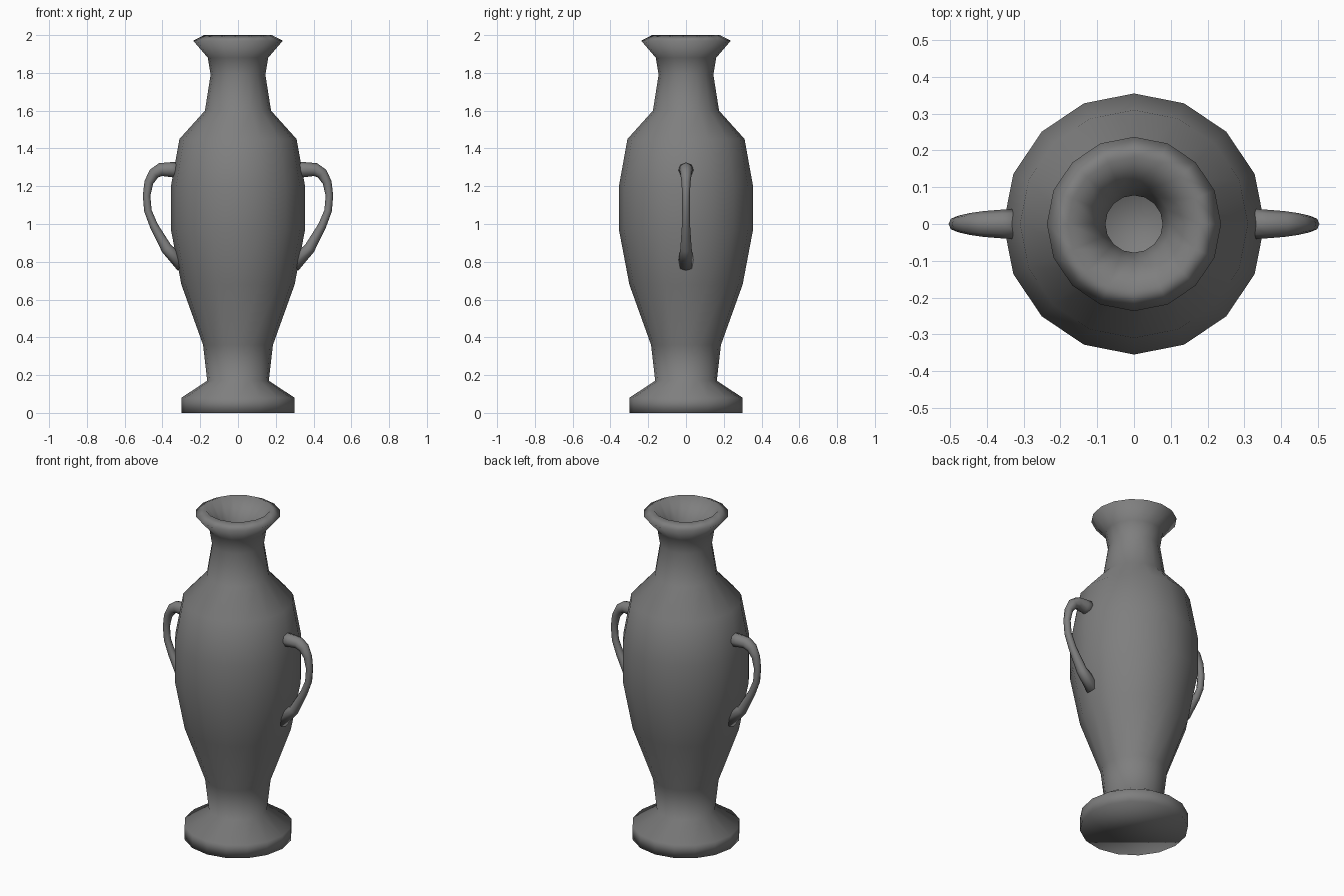
import bpy
import bmesh
from math import tau
from mathutils import Matrix, Vector

if "Cube" in bpy.data.objects:
    bpy.data.objects.remove(bpy.data.objects["Cube"], do_unlink=True)

stone = bpy.data.materials.new("grey stone")
stone.use_nodes = True
stone.diffuse_color = (0.21, 0.21, 0.21, 1)
stone.node_tree.nodes["Principled BSDF"].inputs["Base Color"].default_value = stone.diffuse_color


def finish(bm, name):
    """Turn a bmesh into a smooth object."""
    bmesh.ops.recalc_face_normals(bm, faces=bm.faces)
    for face in bm.faces:
        face.smooth = True
    mesh = bpy.data.meshes.new(name)
    bm.to_mesh(mesh)
    bm.free()
    mesh.materials.append(stone)
    obj = bpy.data.objects.new(name, mesh)
    bpy.context.collection.objects.link(obj)
    return obj


def skin(bm, rings):
    """Bridge a list of vertex rings and cap both ends."""
    for a, b in zip(rings, rings[1:]):
        n = len(a)
        for i in range(n):
            j = (i + 1) % n
            bm.faces.new((a[i], a[j], b[j], b[i]))
    bm.faces.new(rings[0])
    bm.faces.new(rings[-1])


def ring(bm, sides, radius, matrix):
    return [bm.verts.new(matrix @ (Matrix.Rotation(tau * i / sides, 3, 'Z') @ Vector((radius, 0, 0))))
            for i in range(sides)]


# Vase body: outer profile from foot to lip, then the hollow down to its floor
outer = [(0.30, 0), (0.30, 0.08), (0.163, 0.17), (0.185, 0.36), (0.30, 0.68),
         (0.355, 0.97), (0.355, 1.2), (0.31, 1.45), (0.175, 1.6), (0.145, 1.79),
         (0.16, 1.88), (0.237, 1.97), (0.18, 2.0)]
hollow = [(0.1, 1.88), (0.078, 1.79), (0.11, 1.6), (0.25, 1.42), (0.29, 1.2),
          (0.29, 0.97), (0.24, 0.68), (0.12, 0.36)]
bm = bmesh.new()
skin(bm, [ring(bm, 16, r, Matrix.Translation((0, 0, z))) for r, z in outer + hollow])
finish(bm, "vase_body")

# Handles: tapered round tubes along a path of (x, z, radius)
path = [(0.31, 1.285, 0.042), (0.36, 1.288, 0.039), (0.41, 1.288, 0.035),
        (0.445, 1.267, 0.03), (0.472, 1.22, 0.024), (0.484, 1.15, 0.02),
        (0.477, 1.07, 0.02), (0.445, 0.99, 0.022), (0.378, 0.87, 0.03),
        (0.29, 0.785, 0.043)]
points = [Vector((x, 0, z)) for x, z, r in path]
for name, turn in (("left_handle", 0), ("right_handle", tau / 2)):
    bm = bmesh.new()
    rings = []
    for i, point in enumerate(points):
        along = points[min(i + 1, len(points) - 1)] - points[max(i - 1, 0)]
        along.normalize()
        side = Vector((0, 1, 0))
        frame = Matrix((side, along.cross(side), along)).transposed().to_4x4()
        rings.append(ring(bm, 8, path[i][2], Matrix.Translation(point) @ frame))
    skin(bm, rings)
    bmesh.ops.rotate(bm, verts=bm.verts, matrix=Matrix.Rotation(turn, 3, 'Z'))
    finish(bm, name)
